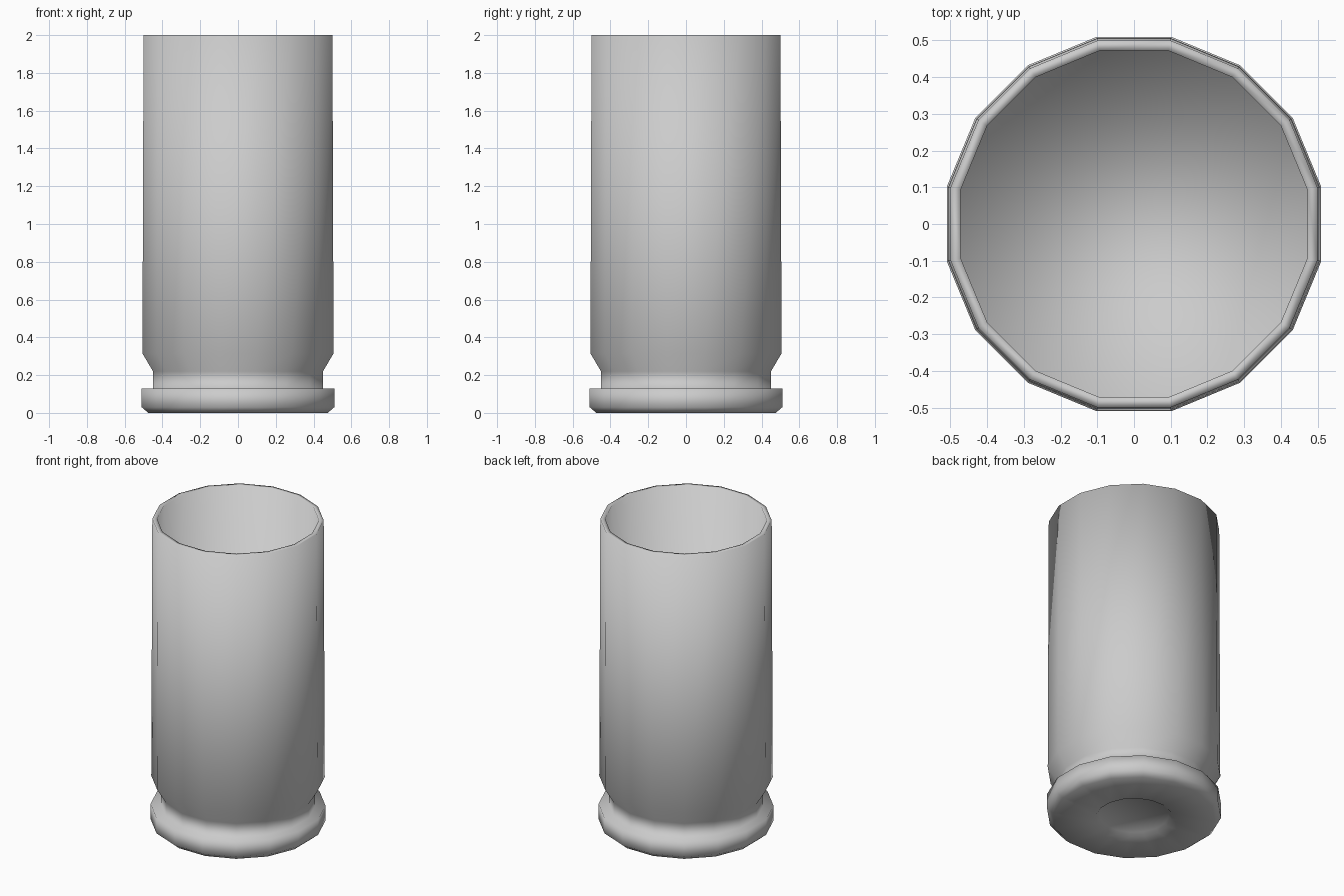
import bpy, bmesh, math

if "Cube" in bpy.data.objects:
    bpy.data.objects.remove(bpy.data.objects["Cube"])

SIDES = 16
FLAT = math.cos(math.pi / SIDES)  # profile radii are measured to the flats


def lathe(name, profile):
    """Spin a (radius, z) profile round z and cap both ends."""
    bm = bmesh.new()
    rings = []
    for r, z in profile:
        ring = []
        for i in range(SIDES):
            a = 2 * math.pi * (i + 0.5) / SIDES
            ring.append(bm.verts.new((r / FLAT * math.cos(a), r / FLAT * math.sin(a), z)))
        rings.append(ring)
    for low, high in zip(rings, rings[1:]):
        for i in range(SIDES):
            j = (i + 1) % SIDES
            bm.faces.new((low[i], low[j], high[j], high[i]))
    bm.faces.new(rings[0][::-1])
    bm.faces.new(rings[-1])
    bmesh.ops.recalc_face_normals(bm, faces=bm.faces)
    for f in bm.faces:
        f.smooth = True
    mesh = bpy.data.meshes.new(name)
    bm.to_mesh(mesh)
    bm.free()
    obj = bpy.data.objects.new(name, mesh)
    bpy.context.collection.objects.link(obj)
    return obj


# Hollow casing: recessed base disc, rim, groove, tapered wall, lip, inner wall and floor
lathe("casing", [
    (0.205, 0.02), (0.225, 0.0),
    (0.475, 0.0), (0.51, 0.03), (0.51, 0.13),
    (0.45, 0.13), (0.45, 0.22),
    (0.506, 0.315), (0.50, 2.0),
    (0.472, 2.0), (0.472, 0.34),
])
